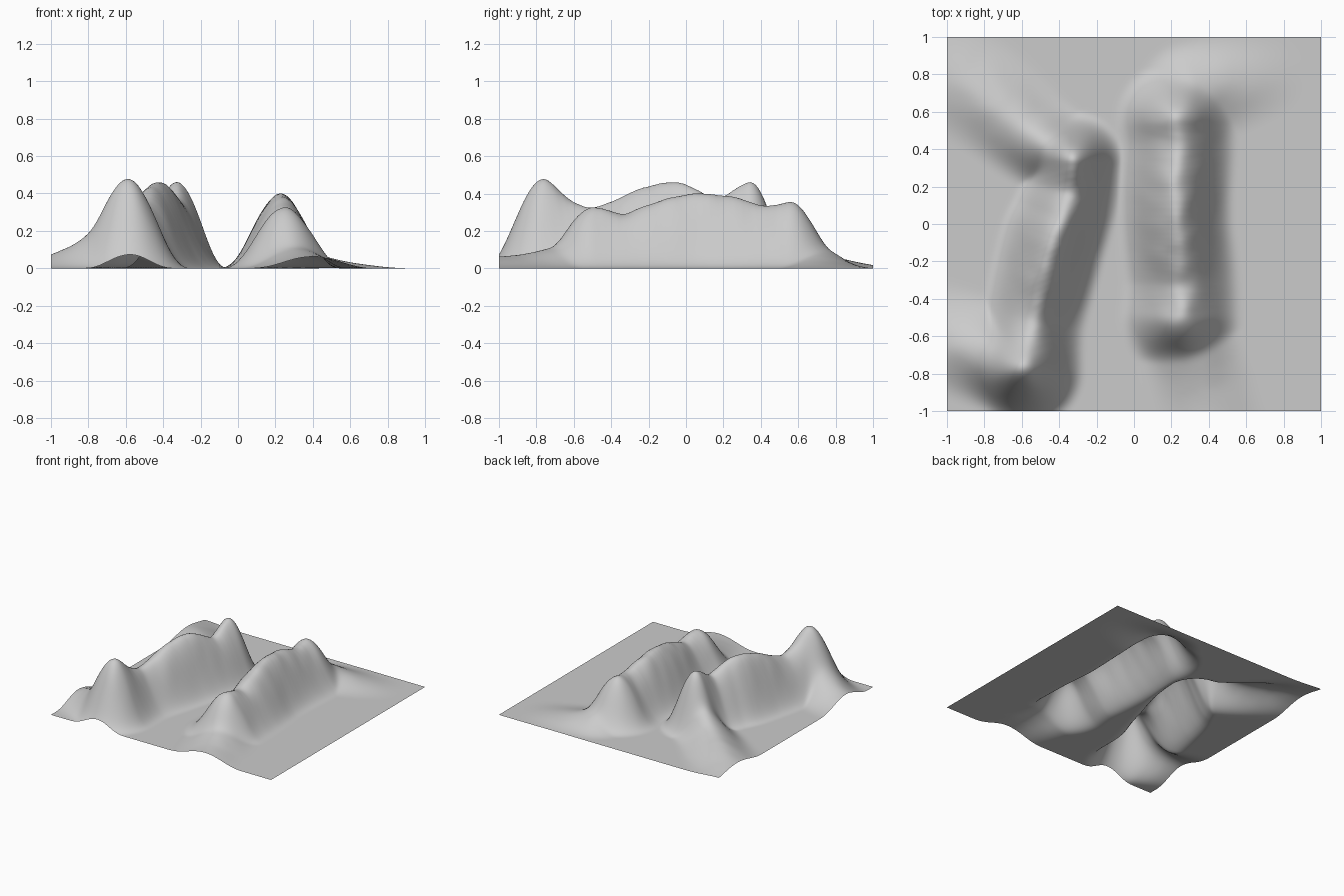
import bpy, bmesh
from mathutils import noise, Vector

N = 150  # grid cells per side

# Ridge crest paths: (x, y, crest height, half width)
RIDGES = [
    # long right ridge
    [(0.25, -0.50, 0.325, 0.35), (0.255, -0.32, 0.295, 0.34), (0.24, -0.15, 0.355, 0.34),
     (0.225, 0.02, 0.395, 0.335), (0.225, 0.20, 0.39, 0.335), (0.235, 0.42, 0.335, 0.34),
     (0.23, 0.55, 0.355, 0.35)],
    # left ridge with its two peaks
    [(-0.58, -0.77, 0.465, 0.34), (-0.54, -0.52, 0.32, 0.31), (-0.48, -0.28, 0.41, 0.31),
     (-0.43, -0.09, 0.46, 0.31), (-0.385, 0.03, 0.43, 0.30), (-0.34, 0.17, 0.375, 0.29),
     (-0.32, 0.34, 0.46, 0.28)],
    # low spurs
    [(-0.40, 0.38, 0.26, 0.26), (-0.56, 0.48, 0.15, 0.29), (-0.80, 0.68, 0.085, 0.33),
     (-1.05, 0.84, 0.035, 0.36)],
    [(-0.66, -0.76, 0.30, 0.30), (-0.82, -0.68, 0.14, 0.32), (-1.05, -0.60, 0.04, 0.33)],
    [(0.30, -0.66, 0.12, 0.32), (0.36, -0.85, 0.075, 0.34), (0.42, -1.05, 0.06, 0.34)],
    [(0.30, 0.70, 0.11, 0.30), (0.48, 0.74, 0.05, 0.30), (0.70, 0.78, 0.01, 0.25)],
]


def spline(path, step=0.02):
    """Dense Catmull-Rom samples along a crest path."""
    pts = [Vector(p) for p in path]
    pts = [pts[0]] + pts + [pts[-1]]
    out = []
    for a, b, c, d in zip(pts, pts[1:], pts[2:], pts[3:]):
        n = max(2, int((c - b).length / step))
        for i in range(n):
            t = i / n
            out.append(0.5 * (2 * b + (c - a) * t + (2 * a - 5 * b + 4 * c - d) * t * t
                              + (3 * b - a - 3 * c + d) * t ** 3))
    out.append(pts[-1])
    return [tuple(p) for p in out]


CRESTS = [spline(r) for r in RIDGES]


def height(x, y):
    """Smoothly blended height of all ridges."""
    total = 0.0
    for crest in CRESTS:
        best = 0.0
        for cx, cy, h, r in crest:
            k = 1 - ((x - cx) ** 2 + (y - cy) ** 2) / (r * r)
            if k > 0:
                best = max(best, h * k ** 3)
        total += best ** 4
    z = total ** 0.25
    return z * (1 + 0.03 * noise.noise(Vector((x * 9, y * 9, 0))))


# Terrain sheet
bm = bmesh.new()
bmesh.ops.create_grid(bm, x_segments=N, y_segments=N, size=1.0)
for v in bm.verts:
    v.co.z = height(v.co.x, v.co.y)
mesh = bpy.data.meshes.new("terrain")
bm.to_mesh(mesh)
bm.free()
for p in mesh.polygons:
    p.use_smooth = True
terrain = bpy.data.objects.new("terrain", mesh)
bpy.context.collection.objects.link(terrain)
